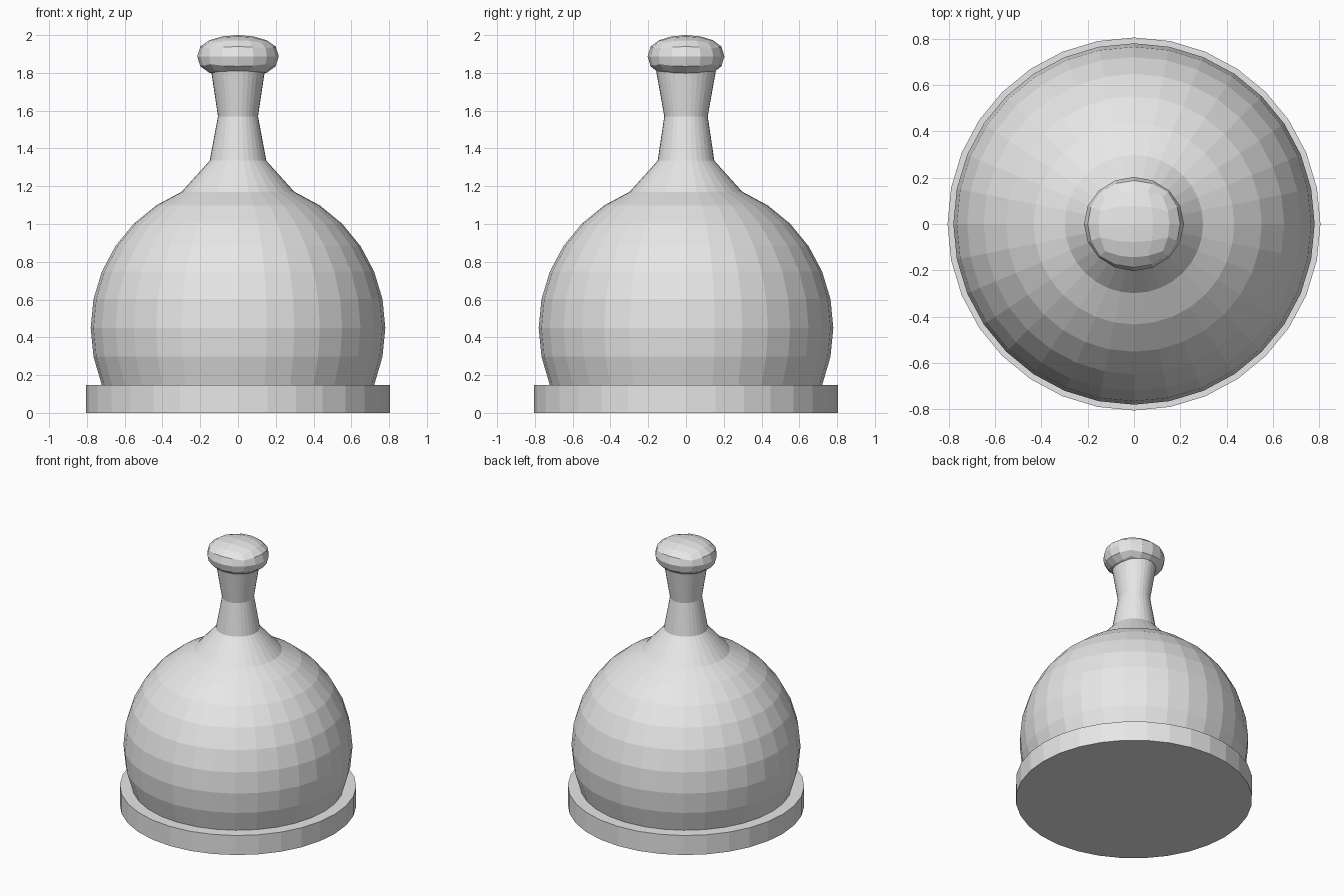
import bpy, bmesh, math

SIDES = 32

cube = bpy.data.objects.get("Cube")
if cube:
    bpy.data.objects.remove(cube, do_unlink=True)

grey = bpy.data.materials.new("light grey")
grey.use_nodes = True
grey.diffuse_color = (0.8, 0.8, 0.8, 1)
grey.node_tree.nodes["Principled BSDF"].inputs["Base Color"].default_value = (0.8, 0.8, 0.8, 1)


def finish(bm, name):
    bmesh.ops.recalc_face_normals(bm, faces=bm.faces)
    mesh = bpy.data.meshes.new(name)
    bm.to_mesh(mesh)
    bm.free()
    mesh.materials.append(grey)
    obj = bpy.data.objects.new(name, mesh)
    bpy.context.collection.objects.link(obj)
    return obj


def lathe(name, profile):
    """Capped stack of elliptical rings given as (x radius, y radius, z)."""
    bm = bmesh.new()
    rings = []
    for rx, ry, z in profile:
        angles = [2 * math.pi * i / SIDES for i in range(SIDES)]
        rings.append([bm.verts.new((rx * math.cos(a), ry * math.sin(a), z)) for a in angles])
    for low, high in zip(rings, rings[1:]):
        for i in range(SIDES):
            j = (i + 1) % SIDES
            bm.faces.new((low[i], low[j], high[j], high[i]))
    bm.faces.new(rings[0][::-1])
    bm.faces.new(rings[-1])
    return finish(bm, name)


# Flat round base
lathe("base", [(0.805, 0.805, 0), (0.805, 0.805, 0.147)])

# Round body with the waisted neck drawn out of its top
RADIUS, CENTRE = 0.78, 0.45
body = []
for step in range(-2, 7):
    a = step * math.pi / 16
    r = RADIUS * math.cos(a)
    body.append((r, r, CENTRE + RADIUS * math.sin(a)))
body[0] = (body[0][0], body[0][1], 0.146)
neck = [(0.15, 0.15, 1.335), (0.106, 0.115, 1.57), (0.142, 0.158, 1.81)]
lathe("body_and_neck", body + neck)

# Flattened knob: a cube grid rounded into a ball
bm = bmesh.new()
bmesh.ops.create_cube(bm, size=2)
bmesh.ops.subdivide_edges(bm, edges=bm.edges[:], cuts=3, use_grid_fill=True)
for v in bm.verts:
    v.co = [math.tan(c * math.pi / 4) for c in v.co]
    v.co.normalize()
    z = math.copysign(abs(v.co.z) ** 0.8, v.co.z)
    v.co = (v.co.x * 0.216, v.co.y * 0.203, 1.887 + z * 0.113)
finish(bm, "knob")
